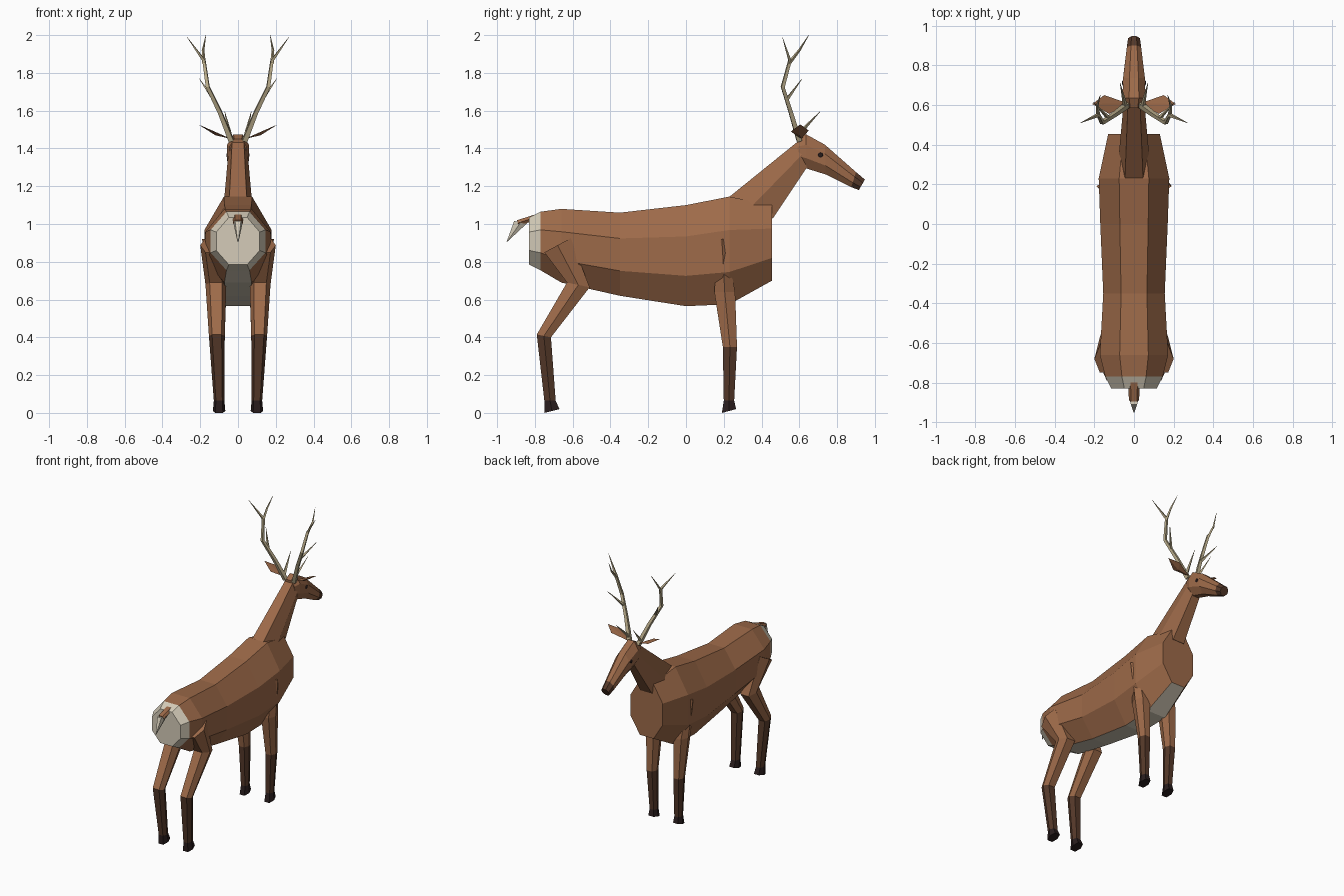
import bpy
import bmesh

if "Cube" in bpy.data.objects:
    bpy.data.objects.remove(bpy.data.objects["Cube"], do_unlink=True)


def material(name, rgb):
    m = bpy.data.materials.new(name)
    m.use_nodes = True
    m.diffuse_color = (*rgb, 1)
    m.node_tree.nodes["Principled BSDF"].inputs["Base Color"].default_value = (*rgb, 1)
    return m


COAT = material("coat brown", (0.34, 0.145, 0.067))
CREAM = material("cream", (0.66, 0.60, 0.48))
DARK = material("dark brown", (0.09, 0.04, 0.022))
HOOF = material("hoof black", (0.022, 0.012, 0.012))
HORN = material("antler tan", (0.50, 0.42, 0.26))

# Cross-sections: u is the sideways share, v runs from the first to the second point
OCT = [(-.42, 0), (.42, 0), (1, .31), (1, .7), (.42, 1), (-.42, 1), (-1, .7), (-1, .31)]
HEX = [(-.6, 0), (.6, 0), (1, .5), (.6, 1), (-.6, 1), (-1, .5)]


def finish(name, bm, mats):
    bmesh.ops.recalc_face_normals(bm, faces=bm.faces)
    mesh = bpy.data.meshes.new(name)
    bm.to_mesh(mesh)
    bm.free()
    for m in mats:
        mesh.materials.append(m)
    ob = bpy.data.objects.new(name, mesh)
    bpy.context.collection.objects.link(ob)
    return ob


def loft(name, shape, rings, mats, slots, x=0):
    """Skin rings of (y1, z1, y2, z2, half width, x offset); slots colour each segment."""
    bm = bmesh.new()
    rows = []
    for y1, z1, y2, z2, w, *off in rings:
        cx = x * off[0] if off else 0
        rows.append([bm.verts.new((cx + u * w, y1 + (y2 - y1) * v, z1 + (z2 - z1) * v))
                     for u, v in shape])
    n = len(shape)
    for a, b, slot in zip(rows, rows[1:], slots):
        for i in range(n):
            j = (i + 1) % n
            bm.faces.new((a[i], a[j], b[j], b[i])).material_index = slot
    bm.faces.new(rows[0]).material_index = slots[0]
    bm.faces.new(rows[-1]).material_index = slots[-1]
    return finish(name, bm, mats)


# Body: cream rump ring and cream belly strip
body_profile = [(-.83, 1.035, .785, .115), (-.77, 1.065, .755, .145), (-.66, 1.08, .69, .172),
                (-.35, 1.06, .62, .155), (0, 1.10, .565, .17), (.23, 1.145, .575, .178),
                (.455, 1.10, .70, .13)]
body = loft("body", OCT, [(y, t, y, b, w) for y, t, b, w in body_profile],
            [COAT, CREAM], [1, 0, 0, 0, 0, 0])
for face in body.data.polygons:
    if face.normal.z < -.85:
        face.material_index = 1

# Neck and head
loft("neck", HEX, [(.2, 1.12, .46, 1.03, .078), (.59, 1.435, .64, 1.3, .052)], [COAT], [0])
loft("head", OCT, [(.585, 1.45, .6, 1.32, .045), (.635, 1.475, .635, 1.295, .058),
                   (.735, 1.42, .74, 1.262, .055), (.90, 1.275, .875, 1.195, .036),
                   (.947, 1.235, .915, 1.18, .03)], [COAT, DARK], [0, 0, 0, 1])

# Tail with drooping cream tip
loft("tail", HEX, [(-.8, 1.05, -.8, 1.02, .028), (-.895, 1.02, -.885, .99, .026),
                   ], [COAT], [0])
loft("tail_tip", HEX, [(-.91, 1.015, -.835, 1.01, .026), (-.95, .905, -.945, .907, .003)],
     [CREAM], [0])

front_leg = [(.17, .92, .21, .92, .08, .11), (.15, .64, .26, .64, .05, .112),
             (.195, .35, .27, .35, .036, .108), (.2, .065, .255, .065, .027, .1),
             (.19, 0, .265, .02, .033, .1)]
hind_leg = [(-.75, .85, -.61, .925, .07, .13), (-.63, .69, -.51, .665, .055, .117),
            (-.79, .415, -.715, .4, .042, .112), (-.75, .065, -.69, .065, .028, .1),
            (-.75, 0, -.67, .02, .033, .1)]


def antler(side, label):
    curve = bpy.data.curves.new("antler_" + label, "CURVE")
    curve.dimensions = "3D"
    curve.bevel_depth = 1
    curve.bevel_resolution = 0
    curve.use_fill_caps = True
    beam = [(.035, .6, 1.44, .019), (.095, .555, 1.59, .015), (.16, .512, 1.725, .013),
            (.18, .55, 1.865, .011), (.27, .51, 1.99, .001)]
    fork = [(.18, .545, 1.85, .01), (.185, .6, 1.92, .007), (.17, .65, 2.0, .001)]
    middle_tine = [(.13, .535, 1.66, .011), (.205, .615, 1.77, .001)]
    brow_tine = [(.045, .6, 1.48, .012), (.07, .71, 1.595, .001)]
    for path in (beam, fork, middle_tine, brow_tine):
        s = curve.splines.new("POLY")
        s.use_smooth = False
        s.points.add(len(path) - 1)
        for p, (px, py, pz, r) in zip(s.points, path):
            p.co = (side * px, py, pz, 1)
            p.radius = r
    curve.materials.append(HORN)
    bpy.context.collection.objects.link(bpy.data.objects.new(curve.name, curve))


# Paired parts
for side, label in ((1, "left"), (-1, "right")):
    loft("front_leg_" + label, HEX, front_leg, [COAT, DARK, HOOF], [0, 0, 1, 2], side)
    loft("hind_leg_" + label, HEX, hind_leg, [COAT, DARK, HOOF], [0, 0, 1, 2], side)
    antler(side, label)

    # Leaf-shaped ear
    bm = bmesh.new()
    for px, py, pz in ((.035, .61, 1.45), (.15, .65, 1.495), (.21, .605, 1.527),
                       (.125, .555, 1.49), (.12, .6, 1.47)):
        bm.verts.new((side * px, py, pz))
    bmesh.ops.convex_hull(bm, input=bm.verts)
    finish("ear_" + label, bm, [COAT])

    # Eye
    bm = bmesh.new()
    bmesh.ops.create_icosphere(bm, subdivisions=1, radius=.016)
    eye = finish("eye_" + label, bm, [HOOF])
    eye.scale.x = .5
    eye.location = (side * .054, .712, 1.365)
